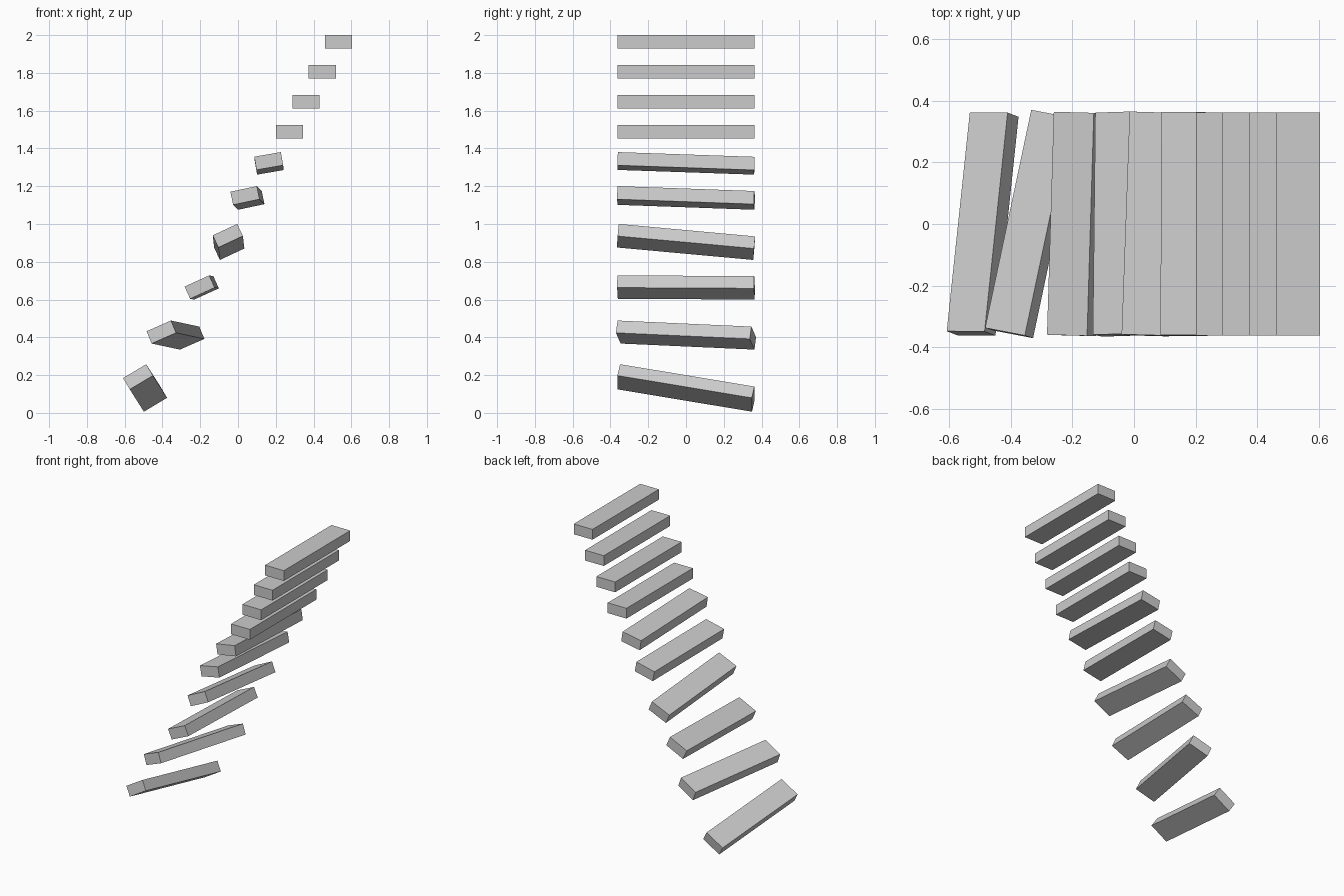
import bpy
from math import radians, cos, sin, sqrt
from mathutils import Matrix, Vector

if "Cube" in bpy.data.objects:
    bpy.data.objects.remove(bpy.data.objects["Cube"])

W, L, H = 0.143, 0.725, 0.071  # plank size


def plank(name, x, z, roll=0, dx=0, dz=0):
    """Plank centred at (x, 0, z); its back end shifts by dx, dz; rolled by degrees."""
    v = Vector((dx, sqrt(L * L - dx * dx - dz * dz), dz)).normalized()
    c, s = cos(radians(roll)), sin(radians(roll))
    u = Vector((c, -(v.x * c + v.z * s) / v.y, s)).normalized()
    w = u.cross(v)
    rot = Matrix((u, v, w)).transposed().to_4x4()
    bpy.ops.mesh.primitive_cube_add(size=1)
    o = bpy.context.object
    o.name = name
    o.data.transform(Matrix.Translation((x, 0, z)) @ rot @ Matrix.Diagonal((W, L, H, 1)))


# Level upper steps
for i in range(4):
    plank(f"upper_step_{i + 1}", 0.5325 - 0.0865 * i, 1.9645 - 0.1585 * i)

# Loosened lower steps: x, z, roll, back end shift in x and z
loose = [
    (0.164, 1.321, 9.8, 0.003, -0.025),
    (0.050, 1.138, 12, 0.026, -0.026),
    (-0.050, 0.905, 25, 0.008, -0.066),
    (-0.192, 0.664, 24.5, 0.022, -0.004),
    (-0.331, 0.412, 23.7, 0.150, -0.032),
    (-0.492, 0.132, 30.8, 0.075, -0.118),
]
for i, args in enumerate(loose):
    plank(f"loose_step_{i + 1}", *args)
